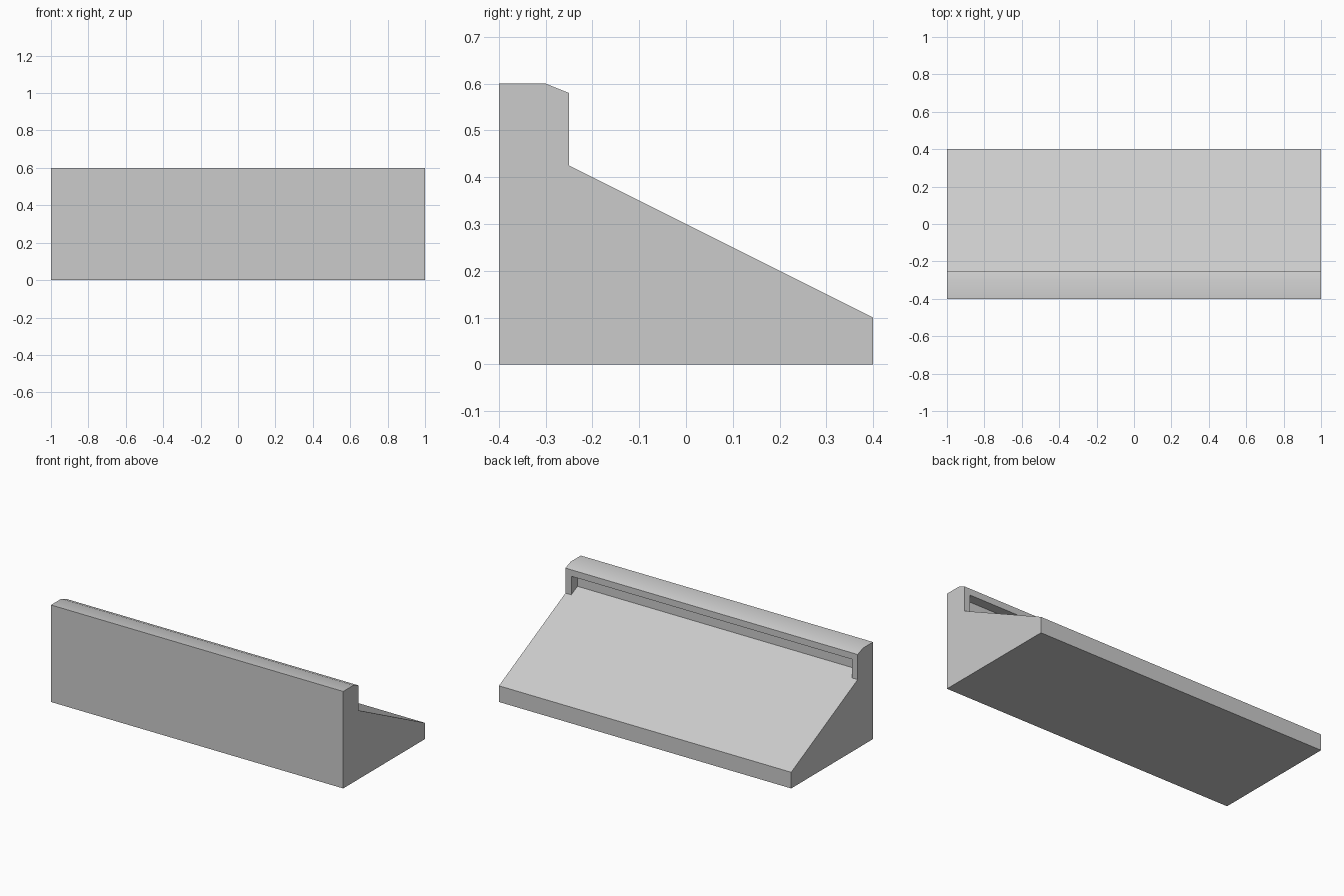
import bpy
import bmesh
from math import radians

cube = bpy.data.objects.get("Cube")
if cube:
    bpy.data.objects.remove(cube, do_unlink=True)

# Single plain grey finish
grey = bpy.data.materials.new("light grey")
grey.use_nodes = True
colour = (0.6, 0.6, 0.6, 1)
grey.diffuse_color = colour
grey.node_tree.nodes["Principled BSDF"].inputs["Base Color"].default_value = colour


def slope(y):
    """Height of the sloping deck at depth y."""
    return 0.1 + 0.5 * (0.4 - y)


def prism(name, profile, half_width):
    """Extrude a (y, z) profile symmetrically along x."""
    bm = bmesh.new()
    face = bm.faces.new([bm.verts.new((-half_width, y, z)) for y, z in profile])
    grown = bmesh.ops.extrude_face_region(bm, geom=[face])["geom"]
    verts = [v for v in grown if isinstance(v, bmesh.types.BMVert)]
    bmesh.ops.translate(bm, verts=verts, vec=(2 * half_width, 0, 0))
    bmesh.ops.recalc_face_normals(bm, faces=bm.faces)
    mesh = bpy.data.meshes.new(name)
    bm.to_mesh(mesh)
    bm.free()
    mesh.materials.append(grey)
    obj = bpy.data.objects.new(name, mesh)
    bpy.context.collection.objects.link(obj)
    return obj


LIP, RECESS = -0.25, -0.31

# Wedge body with an upright, chamfered ridge
body = prism("wedge_body", [
    (-0.4, 0), (0.4, 0), (0.4, 0.1), (LIP, slope(LIP)),
    (LIP, 0.58), (-0.3, 0.6), (-0.4, 0.6)], 1)

# Long recess in the ridge, its floor continuing the slope
cutter = prism("recess_cutter", [
    (RECESS, slope(RECESS)), (LIP, slope(LIP)),
    (-0.2, 0.5), (-0.2, 0.54), (RECESS, 0.54)], 0.96)
cutter.hide_render = True

cut = body.modifiers.new("recess", "BOOLEAN")
cut.operation = "DIFFERENCE"
cut.solver = "EXACT"
cut.object = cutter

bpy.ops.object.select_all(action="DESELECT")
body.select_set(True)
bpy.context.view_layer.objects.active = body
bpy.ops.object.modifier_apply(modifier=cut.name)
bpy.data.objects.remove(cutter, do_unlink=True)

# Soft shading over the ridge, crisp edges elsewhere
bpy.ops.object.shade_smooth_by_angle(angle=radians(30))
